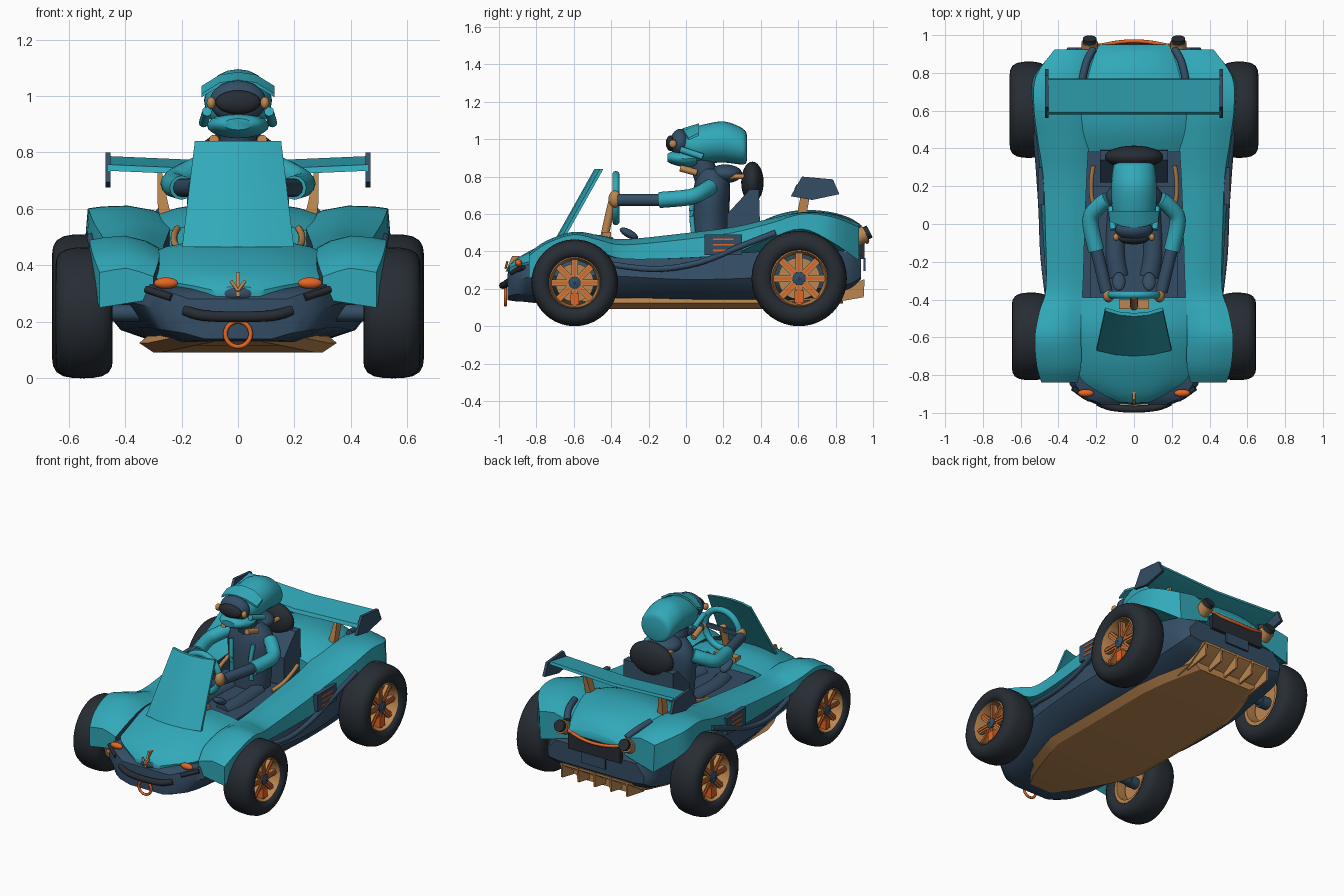
import bpy, bmesh, math
from mathutils import Vector, Matrix, Euler

if "Cube" in bpy.data.objects:
    bpy.data.objects.remove(bpy.data.objects["Cube"])


def material(name, rgb):
    m = bpy.data.materials.new(name)
    m.diffuse_color = (*rgb, 1)
    m.use_nodes = True
    m.node_tree.nodes["Principled BSDF"].inputs["Base Color"].default_value = m.diffuse_color
    return m


TEAL = material("teal paint", (0.031, 0.395, 0.485))
NAVY = material("navy", (0.034, 0.075, 0.13))
BLACK = material("rubber black", (0.020, 0.026, 0.034))
COPPER = material("copper", (0.50, 0.24, 0.08))
ORANGE = material("orange", (0.78, 0.13, 0.018))


def finish(name, bm, mat, mirror=False, angle=40):
    bmesh.ops.recalc_face_normals(bm, faces=bm.faces[:])
    me = bpy.data.meshes.new(name)
    bm.to_mesh(me)
    bm.free()
    me.materials.append(mat)
    me.shade_smooth()
    me.set_sharp_from_angle(angle=math.radians(angle))
    ob = bpy.data.objects.new(name, me)
    bpy.context.collection.objects.link(ob)
    if mirror:
        ob.modifiers.new("mirror", 'MIRROR')
    return ob


def loft(name, rings, mat, mirror=False, loop=False, angle=40):
    bm = bmesh.new()
    vs = [[bm.verts.new(p) for p in r] for r in rings]
    n = len(vs[0])
    for i in range(len(vs) if loop else len(vs) - 1):
        a, b = vs[i], vs[(i + 1) % len(vs)]
        for j in range(n):
            k = (j + 1) % n
            bm.faces.new((a[j], a[k], b[k], b[j]))
    if not loop:
        bm.faces.new(vs[0])
        bm.faces.new(vs[-1][::-1])
    return finish(name, bm, mat, mirror, angle)


def refine(rings, n=4):
    """Insert smooth in-between rings."""
    R = [[Vector(p) for p in r] for r in rings]
    out = []
    for i in range(len(R) - 1):
        q = [R[max(i - 1, 0)], R[i], R[i + 1], R[min(i + 2, len(R) - 1)]]
        for s in range(n):
            t = s / n
            out.append([0.5 * (2 * b + (c - a) * t + (2 * a - 5 * b + 4 * c - d) * t * t
                               + (3 * b - a - 3 * c + d) * t ** 3) for a, b, c, d in zip(*q)])
    return out + [R[-1]]


def sym(y, half):
    return [(x, y, z) for x, z in half] + [(-x, y, z) for x, z in half[::-1]]


def tube(name, pts, r, mat, mirror=False, n=12, smooth=True):
    path = [p[0] for p in refine([[p] for p in pts])] if smooth else [Vector(p) for p in pts]
    rings = []
    for i, p in enumerate(path):
        t = path[min(i + 1, len(path) - 1)] - path[max(i - 1, 0)]
        q = t.to_track_quat('Z', 'Y')
        rings.append([p + q @ Vector((r * math.cos(a * math.tau / n), r * math.sin(a * math.tau / n), 0))
                      for a in range(n)])
    return loft(name, rings, mat, mirror)


def lathe(name, c, prof, mat, axis='X', mirror=False, n=40):
    rings = []
    for i in range(n):
        a = i * math.tau / n
        u, v = math.cos(a), math.sin(a)
        rings.append([(c[0] + h, c[1] + r * u, c[2] + r * v) if axis == 'X' else
                      (c[0] + r * u, c[1] + h, c[2] + r * v) for h, r in prof])
    return loft(name, rings, mat, mirror, True)


def circle(R, r, n=10):
    return [(r * math.sin(i * math.tau / n), R + r * math.cos(i * math.tau / n)) for i in range(n)]


def ball(name, c, r, mat, mirror=False, rot=(0, 0, 0)):
    bm = bmesh.new()
    bmesh.ops.create_uvsphere(bm, u_segments=24, v_segments=14, radius=1,
                              matrix=Matrix.LocRotScale(Vector(c), Euler(rot), Vector(r)))
    return finish(name, bm, mat, mirror)


def box(name, c, s, mat, mirror=False, rot=(0, 0, 0)):
    bm = bmesh.new()
    bmesh.ops.create_cube(bm, size=1, matrix=Matrix.LocRotScale(Vector(c), Euler(rot), Vector(s)))
    return finish(name, bm, mat, mirror)


# Lower hull: (y, bottom w/z, middle w/z, top w/z)
hull = [(-.955, .12, .14, .20, .22, .17, .28), (-.85, .18, .13, .34, .26, .31, .33),
        (-.45, .23, .13, .41, .27, .38, .37), (0, .28, .13, .475, .25, .45, .38),
        (.4, .30, .13, .47, .26, .44, .40), (.6, .31, .14, .43, .28, .42, .43),
        (.85, .30, .19, .40, .29, .38, .40), (.935, .28, .25, .35, .31, .29, .38)]
loft("hull", refine([sym(y, [(a, b), ((a + c) / 2 + .03, (b + d) / 2 - .02), (c, d), (e, f)])
                     for y, a, b, c, d, e, f in hull]), NAVY)


def arch(w, zc, ze, zb):
    d = zc - ze
    return [(.15 * w, zc), (.45 * w, zc - .12 * d), (.75 * w, zc - .45 * d), (w, ze), (.95 * w, zb)]


# Nose and rear deck
nose = [(-.945, .08, .325, .31, .29), (-.9, .17, .365, .33, .31), (-.82, .28, .41, .35, .32),
        (-.7, .32, .462, .39, .33), (-.55, .34, .495, .43, .34), (-.39, .32, .475, .44, .36)]
loft("nose_hood", refine([sym(y, arch(*s)) for y, *s in nose]), TEAL)
deck = [(.38, .25, .55, .52, .40), (.5, .28, .60, .56, .42), (.64, .29, .622, .58, .43),
        (.8, .25, .605, .55, .43), (.9, .22, .56, .51, .44), (.95, .20, .50, .47, .45)]
loft("rear_deck", refine([sym(y, arch(*s)) for y, *s in deck]), TEAL)

# Flank: one side shell from front fender through side pod to rear fender
# (y, inner x, inner z, crown z, outer x, outer z, lip x, lip z, inner bottom z)
flank = [(-.84, .30, .36, .39, .49, .375, .49, .25, .28), (-.75, .28, .42, .455, .515, .44, .515, .33, .33),
         (-.6, .28, .46, .505, .525, .49, .525, .44, .36), (-.46, .28, .46, .485, .50, .46, .50, .40, .36),
         (-.33, .27, .45, .465, .465, .435, .47, .36, .36), (0, .26, .48, .498, .47, .465, .485, .365, .36),
         (.25, .25, .505, .53, .48, .50, .50, .39, .38), (.45, .24, .54, .575, .51, .55, .52, .47, .40),
         (.62, .25, .57, .61, .53, .60, .535, .52, .42), (.78, .24, .56, .60, .52, .585, .53, .45, .40),
         (.925, .20, .51, .55, .42, .53, .41, .35, .41)]
side = loft("side_bodywork", refine([[(a, y, j), (a, y, b), (a + .05, y, b * .4 + c * .6), ((a + d) / 2, y, c),
            (d - .05, y, c * .4 + e * .6 + .003), (d, y, e), (f, y, g)]
            for y, a, b, c, d, e, f, g, j in flank]), TEAL, True)
side.data.materials.append(NAVY)
for p in side.data.polygons:      # cockpit-facing walls
    if p.normal.x < -.8 and p.center.x < .3:
        p.material_index = 1

# Side panel with three plain stripes, side bars
box("side_panel", (.492, .2, .435), (.03, .2, .11), NAVY, True)
for i in range(3):
    box("panel_stripe", (.507, .2, .405 + .03 * i), (.006, .11, .009), ORANGE, True)
tube("side_bar", [(.45, -.43, .335), (.48, -.17, .305), (.49, .07, .34), (.505, .3, .43), (.52, .48, .50)],
     .016, NAVY, True)

# Floor tray (turned up at both ends) and diffuser
tray = [(-.92, .10, .045), (-.75, .2, .025), (-.45, .32, 0), (-.35, .35, 0), (.45, .35, 0), (.6, .32, .01),
        (.84, .24, .03)]
loft("floor_tray", [[(w, y, .125 + u), (w - .03, y, .15 + u), (-w + .03, y, .15 + u), (-w, y, .125 + u),
                     (-w + .05, y, .092 + u), (w - .05, y, .092 + u)] for y, w, u in tray], COPPER, angle=20)
loft("diffuser", [[(x, .70, .115), (x, .80, .14), (x, .95, .235), (x, .95, .25), (x, .70, .15)]
                  for x in (-.25, .25)], COPPER)
for i in range(5):
    x = (i - 2) * .118
    loft("diffuser_fin", [[(x + s, .78, .125), (x + s, .95, .155), (x + s, .955, .25), (x + s, .8, .2)]
                          for s in (-.006, .006)], COPPER)

# Wheels
for label, x, y, R in (("front", .545, -.595, .232), ("rear", .557, .605, .255)):
    h = .101
    c = (x, y, R)
    half = [(.72 * h, .58 * R), (.93 * h, .64 * R), (h, .74 * R), (.97 * h, .83 * R), (.85 * h, .915 * R),
            (.62 * h, .97 * R), (.3 * h, .995 * R)]
    lathe(label + "_tyre", c, half + [(0, R)] + [(-a, r) for a, r in half[::-1]], BLACK, mirror=True)
    lathe(label + "_rim", c, [(.077, .60 * R), (.085, .57 * R), (.03, .51 * R), (-.08, .51 * R), (-.08, .60 * R)],
          COPPER, mirror=True)
    lathe(label + "_brake_disc", c, [(-.01, .01), (-.01, .44 * R), (-.03, .44 * R), (-.03, .01)], COPPER, mirror=True)
    lathe(label + "_hub", c, [(.078, .004), (.07, .14 * R), (-.09, .16 * R), (-.09, .004)], NAVY, mirror=True, n=16)
    tube(label + "_axle", [(0, y, R), (x - .05, y, R)], .03, NAVY, True, smooth=False)
    box(label + "_caliper", (x + .035, y, R * .62), (.07, .2 * R, .26 * R), ORANGE, True)
    for i in range(8):
        a = i * math.tau / 8
        p = (y + .33 * R * math.sin(a), R + .33 * R * math.cos(a))
        box(label + "_spoke", (x + .045, *p), (.025, .15 * R, .44 * R), COPPER, True, (-a, 0, 0))
        box(label + "_spoke_rib", (x + .055, *p), (.02, .06 * R, .42 * R), ORANGE, True, (-a, 0, 0))

# Windscreen
screen = []
for t in (0, .25, .5, .75, 1):
    y, z, w = -.69 + .21 * t, .465 + .375 * t, .198 - .045 * t
    xs = [-1, -.5, 0, .5, 1]
    screen.append([(w * x, y + .03 * x * x - .01, z) for x in xs]
                  + [(w * x, y + .03 * x * x + .008, z) for x in xs[::-1]])
loft("windscreen", screen, TEAL)

# Rear wing, end plates and struts
loft("rear_wing", [[(x, .58, z - .02), (x, .66, z - .02), (x, .77, z + .015), (x, .765, z + .032),
                    (x, .66, z + .014), (x, .59, z + .002)]
                   for x, z in ((-.46, .755), (-.23, .745), (0, .735), (.23, .745), (.46, .755))], TEAL)
loft("wing_end_plate", [[(x, .56, .695), (x, .62, .80), (x, .786, .785), (x, .82, .706), (x, .674, .675)]
                        for x in (.452, .47)], NAVY, True)
loft("wing_strut", [[(x - s, y - .03, z), (x + s, y - .03, z), (x + s, y + .02, z), (x - s, y + .02, z)]
                    for x, y, z, s in ((.255, .62, .56, .022), (.268, .63, .63, .018), (.278, .65, .735, .008))],
     COPPER, True)

# Front bumper, lights and tow ring
tube("front_bumper", [(-.19, -.945, .24), (-.12, -.97, .222), (0, -.98, .218), (.12, -.97, .222), (.19, -.945, .24)],
     .019, BLACK)
tube("bumper_whisker", [(.235, -.93, .285), (.325, -.87, .315)], .013, BLACK, True)
ball("indicator", (.255, -.895, .337), (.043, .02, .02), ORANGE, True)
lathe("tow_ring", (0, -.965, .157), circle(.045, .008), ORANGE, 'Y', n=24)
loft("nose_fin", [[(x, -.965, .29), (x, -.93, .375), (x, -.89, .375), (x, -.90, .32)] for x in (-.007, .007)], COPPER)
tube("nose_fin_brace", [(.025, -.955, .345), (0, -.965, .31)], .006, COPPER, True)
ball("nose_recess", (0, -.925, .30), (.065, .03, .03), NAVY)

# Tail: exhausts, light strip, panels
tube("exhaust_cover", [(.275, .76, .585), (.25, .86, .565), (.215, .925, .525)], .02, NAVY, True)
tube("exhaust", [(.235, .87, .45), (.235, .962, .495)], .044, COPPER, True, 16)
tube("exhaust_tip", [(.235, .94, .485), (.235, .982, .507)], .036, BLACK, True, 16)
box("tail_panel", (0, .94, .41), (.38, .03, .10), BLACK)
tube("tail_light_strip", [(-.2, .94, .475), (-.1, .96, .455), (0, .968, .45), (.1, .96, .455), (.2, .94, .475)],
     .01, ORANGE)
box("tail_plate", (0, .955, .33), (.17, .012, .07), NAVY)

# Cockpit: floor, seat, headrest, trim
box("cockpit_floor", (0, -.1, .40), (.46, .6, .06), NAVY)
loft("seat_back", [[(x, .22, .40), (x, .40, .40), (x, .39, .73), (x, .34, .73), (x, .22, .60)]
                   for x in (-.18, .18)], NAVY)
ball("headrest", (0, .355, .77), (.155, .06, .11), BLACK)
tube("cockpit_trim", [(.205, .06, .455), (.225, .15, .48), (.225, .24, .51), (.215, .31, .53)], .012, COPPER, True)

# Steering
lathe("steering_wheel", (0, -.375, .685), circle(.125, .02), TEAL, 'Y')
box("steering_spokes", (0, -.375, .685), (.24, .015, .03), NAVY)
tube("steering_column", [(0, -.44, .46), (0, -.40, .64), (0, -.38, .70)], .022, COPPER)
box("instrument_box", (0, -.425, .485), (.16, .05, .04), COPPER)


def ovals(rows, flat):
    """Elliptic rings stacked along z (flat) or along y."""
    out = []
    for p, q, rx, r in rows:
        e = [(rx * math.cos(i * math.tau / 20), q + r * math.sin(i * math.tau / 20)) for i in range(20)]
        out.append([(x, v, p) if flat else (x, p, v) for x, v in e])
    return refine(out)


# Driver body
loft("driver_torso", ovals([(.42, .13, .13, .10), (.58, .13, .145, .10), (.70, .135, .155, .10),
                            (.78, .14, .13, .09), (.84, .13, .07, .06)], True), NAVY)
tube("chest_stripe", [(.07, .04, .5), (.07, .03, .62), (.08, .045, .73)], .014, TEAL, True)
tube("upper_arm", [(.14, .13, .745), (.19, .09, .72), (.232, .02, .69), (.20, -.14, .675)], .043, TEAL, True)
tube("forearm", [(.205, -.11, .675), (.145, -.36, .675)], .033, NAVY, True)
ball("glove", (.135, -.38, .68), (.03, .035, .045), COPPER, True)
tube("leg", [(.09, .08, .41), (.10, -.15, .41), (.08, -.28, .41)], .055, NAVY, True)
ball("shoe", (.08, -.305, .495), (.035, .055, .022), NAVY, True, (-.5, 0, 0))

# Driver head
tube("neck", [(0, .11, .79), (0, .08, .89)], .065, NAVY)
ball("collar", (0, .21, .815), (.10, .09, .05), NAVY)
tube("collar_strap", [(.07, .21, .80), (.075, .31, .80)], .014, COPPER, True)
tube("jaw_strap", [(.085, -.03, .845), (.095, .06, .82)], .018, COPPER, True)
loft("helmet", ovals([(-.01, .965, .085, .065), (.03, .965, .107, .092), (.1, .975, .118, .105),
                      (.2, .985, .12, .11), (.28, .968, .114, .102), (.315, .957, .104, .09),
                      (.325, .955, .08, .07)], False), TEAL)
loft("chin_guard", ovals([(-.10, .90, .05, .02), (-.07, .90, .085, .035), (0, .895, .11, .045),
                          (.06, .90, .10, .04)], False), TEAL)
ball("goggle_frame", (0, -.03, .98), (.10, .055, .075), NAVY)
ball("goggle_lens", (0, -.08, .978), (.08, .028, .042), BLACK)
loft("helmet_brim", [[(x, -.02 + 2 * x * x, z), (x, .07, z + .025), (x, .07, z + .04), (x, -.02 + 2 * x * x, z + .012)]
                     for x, z in ((-.13, .995), (-.065, 1.035), (0, 1.045), (.065, 1.035), (.13, .995))], TEAL)
ball("goggle_clip", (.095, -.07, .975), (.016, .02, .022), COPPER, True)
tube("helmet_side_rail", [(.11, -.03, .945), (.122, .09, .905)], .017, TEAL, True)
